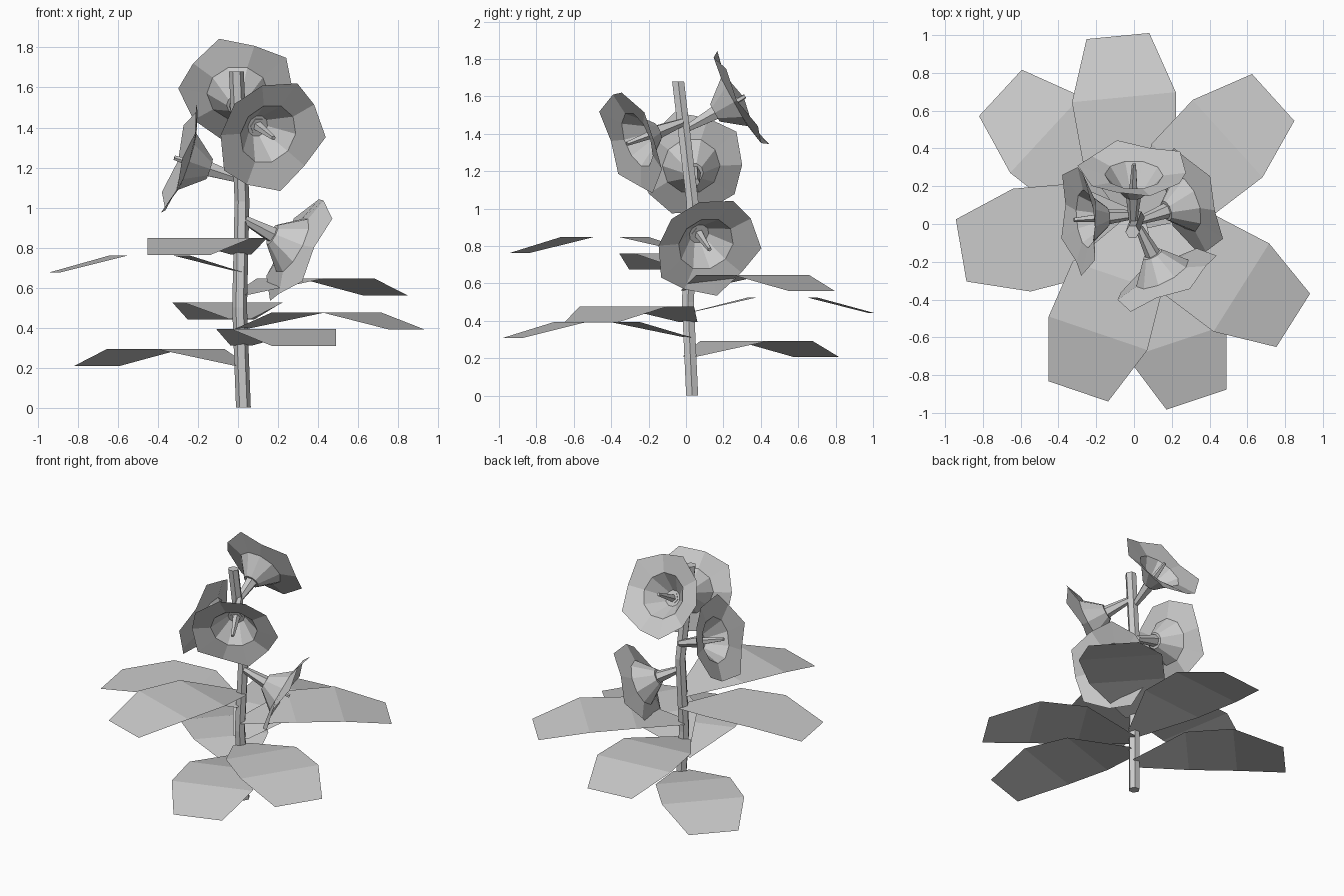
import bpy
from math import sin, cos, pi, radians
from mathutils import Vector

if "Cube" in bpy.data.objects:
    bpy.data.objects.remove(bpy.data.objects["Cube"])


def make(name, verts, faces):
    me = bpy.data.meshes.new(name)
    me.from_pydata([tuple(v) for v in verts], [], faces)
    me.update()
    ob = bpy.data.objects.new(name, me)
    bpy.context.collection.objects.link(ob)
    return ob


def loft(rings, cap_start=False, cap_end=False):
    """Join equal-length rings of points into quads."""
    n = len(rings[0])
    verts = [v for r in rings for v in r]
    faces = [(i * n + j, i * n + (j + 1) % n, (i + 1) * n + (j + 1) % n, (i + 1) * n + j)
             for i in range(len(rings) - 1) for j in range(n)]
    if cap_start:
        faces.append(tuple(reversed(range(n))))
    if cap_end:
        faces.append(tuple(range(len(verts) - n, len(verts))))
    return verts, faces


# Stem: gently bent six-sided pole
STEM = [(0.027, 0.033, 0), (0.008, 0.010, 0.5), (0.020, 0.035, 1.03), (-0.008, -0.042, 1.68)]


def stem_at(z):
    for a, b in zip(STEM, STEM[1:]):
        if z <= b[2]:
            return Vector(a).lerp(Vector(b), (z - a[2]) / (b[2] - a[2]))
    return Vector(STEM[-1])


rings = [[Vector(p) + 0.037 * Vector((cos(k * pi / 3), sin(k * pi / 3), 0)) for k in range(6)]
         for p in STEM]
make("stem", *loft(rings, True, True))


# Leaves: broad folded blades, given by base height and tip centre
def leaf(i, z, tx, ty):
    base = stem_at(z)
    base.z = z
    out = Vector((tx, ty, z)) - base
    length = out.length
    out.normalize()
    side = Vector((-out.y, out.x, 0))
    rows = [(0, 0.055, 0), (length - 0.64, 0.25, 0.083),
            (length - 0.325, 0.276, 0.083), (length, 0.167, -0.002)]
    verts = []
    for d, w, h in rows:
        c = base + out * d + Vector((0, 0, h))
        verts += [c - side * w, c + side * w]
    make(f"leaf_{i}", verts, [(2 * k, 2 * k + 2, 2 * k + 3, 2 * k + 1) for k in range(3)])


LEAVES = [(0.21, -0.707, 0.694), (0.31, 0.33, -0.93), (0.393, 0.843, -0.51),
          (0.443, -0.085, 0.995), (0.563, 0.737, 0.67), (0.678, -0.915, -0.14),
          (0.766, -0.295, -0.886)]
for i, spec in enumerate(LEAVES):
    leaf(i + 1, *spec)


# Flowers: stalk, trumpet cup, ruffled rim and a centre spike
def flower(i, centre, azimuth, elevation):
    az, el = radians(azimuth), radians(elevation)
    axis = Vector((cos(el) * cos(az), cos(el) * sin(az), sin(el)))
    u = Vector((-sin(az), cos(az), 0))
    v = axis.cross(u)
    start = Vector(centre) - axis * 0.31

    def ring(d, r, n, wave_d=0, wave_r=0):
        return [start + axis * (d + wave_d * (-1) ** k)
                + (u * cos(2 * pi * k / n) + v * sin(2 * pi * k / n)) * (r + wave_r * (-1) ** k)
                for k in range(n)]

    make(f"flower_stalk_{i}", *loft([ring(-0.01, 0.022, 6), ring(0.16, 0.042, 6)], True, True))
    make(f"flower_petals_{i}", *loft([ring(0.155, 0.055, 10), ring(0.275, 0.155, 10),
                                      ring(0.31, 0.287, 10, 0.016, 0.012)], True))
    make(f"flower_spike_{i}", *loft([ring(0.157, 0.026, 5), ring(0.34, 0.012, 5)], True, True))


FLOWERS = [((0.30, 0.117, 0.795), 20, -27), ((-0.29, 0.025, 1.24), 185, 18),
           ((0.165, -0.29, 1.357), -63, -19), ((0.0, 0.29, 1.587), 89, 29)]
for i, spec in enumerate(FLOWERS):
    flower(i + 1, *spec)
